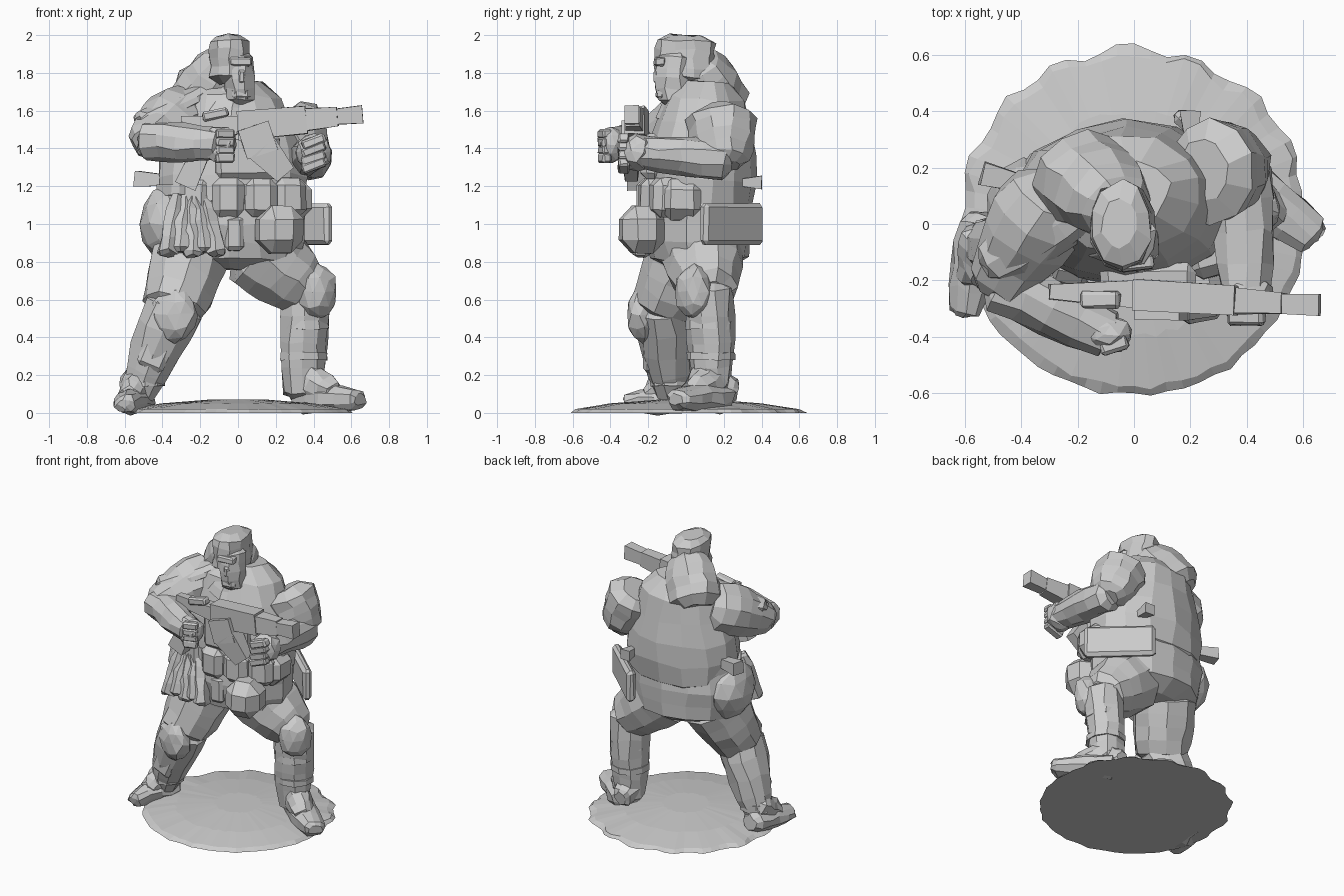
import bpy, bmesh, math, random
from mathutils import Vector, Matrix

random.seed(4)
if "Cube" in bpy.data.objects:
    bpy.data.objects.remove(bpy.data.objects["Cube"], do_unlink=True)

COLOR = (.6, .6, .6, 1)
gray = bpy.data.materials.new("unpainted gray")
gray.use_nodes = True
gray.diffuse_color = COLOR
gray.node_tree.nodes["Principled BSDF"].inputs["Base Color"].default_value = COLOR
UP, BACK = Vector((0, 0, 1)), Vector((0, 1, 0))


def finish(name, bm, jitter):
    """Roughen the vertices a little and turn the bmesh into an object."""
    for vert in bm.verts:
        vert.co += Vector([random.uniform(-jitter, jitter) for axis in range(3)])
    bmesh.ops.recalc_face_normals(bm, faces=bm.faces)
    mesh = bpy.data.meshes.new(name)
    bm.to_mesh(mesh)
    bm.free()
    mesh.materials.append(gray)
    bpy.context.collection.objects.link(bpy.data.objects.new(name, mesh))


def skin(bm, loops):
    """Join rings of vertices into a closed skin."""
    for low, high in zip(loops, loops[1:]):
        for k in range(len(low)):
            bm.faces.new((low[k - 1], low[k], high[k], high[k - 1]))
    bm.faces.new(loops[0])
    bm.faces.new(loops[-1])


def limb(name, start, end, r_start, r_end, swell=.1, depth=1, cap=.3, sides=10, steps=4, jitter=.01):
    """Tapered, swelling tube with blunt ends; depth flattens its section."""
    start, end = Vector(start), Vector(end)
    along = (end - start).normalized()
    side = (BACK if abs(along.z) > .6 else UP).cross(along).normalized()
    across = along.cross(side) * depth
    rings = []
    for i in range(steps + 1):
        t = i / steps
        radius = (r_start + (r_end - r_start) * t) * (1 + swell * math.sin(math.pi * t))
        rings.append((start.lerp(end, t), radius))
    if cap:
        rings.insert(0, (start - along * r_start * cap, r_start * .6))
        rings.append((end + along * r_end * cap, r_end * .6))
    bm = bmesh.new()
    angles = [(k + .5) * math.tau / sides for k in range(sides)]
    skin(bm, [[bm.verts.new(center + (side * math.cos(a) + across * math.sin(a)) * radius)
               for a in angles] for center, radius in rings])
    finish(name, bm, jitter)


def bar(name, start, end, r_start, r_end, depth=1):
    """Straight four-sided bar, for hard parts."""
    limb(name, start, end, r_start, r_end, swell=0, depth=depth, cap=0, sides=4, steps=1, jitter=.003)


def blob(name, center, size, turn=0):
    bm = bmesh.new()
    bmesh.ops.create_icosphere(bm, subdivisions=2, radius=1)
    place = Matrix.Translation(center) @ Matrix.Rotation(turn, 4, "Z") @ Matrix.Diagonal((*size, 1))
    bmesh.ops.transform(bm, matrix=place, verts=bm.verts)
    finish(name, bm, .008)


def box(name, center, size, turn=0, tilt=0, bevel=.02):
    bm = bmesh.new()
    bmesh.ops.create_cube(bm, size=1)
    bmesh.ops.scale(bm, vec=size, verts=bm.verts)
    bmesh.ops.bevel(bm, geom=bm.edges[:], offset=bevel, segments=1, affect="EDGES")
    place = Matrix.Translation(center) @ Matrix.Rotation(turn, 4, "Z") @ Matrix.Rotation(tilt, 4, "Y")
    bmesh.ops.transform(bm, matrix=place, verts=bm.verts)
    finish(name, bm, .003)


# Ground base: low dome, ragged around the back
bm = bmesh.new()
loops = []
for radius, height in ((.61, 0), (.58, .02), (.4, .05), (.15, .07)):
    loop = []
    for k in range(64):
        angle = k * math.tau / 64
        ragged = height < .05 and math.sin(angle) > .2
        reach = radius + random.uniform(-.01, .01) + (.025 if ragged and k % 4 < 2 else 0)
        loop.append(bm.verts.new((reach * math.cos(angle), reach * math.sin(angle), height)))
    loops.append(loop)
skin(bm, loops)
finish("ground_base", bm, 0)

# Joints of the pose
left_hip, left_knee, left_ankle = Vector((.1, .08, .86)), Vector((.36, .12, .65)), Vector((.34, .14, .1))
right_hip, right_knee, right_ankle = Vector((-.24, .02, .86)), Vector((-.34, -.12, .56)), Vector((-.53, -.07, .1))
left_shoulder, left_elbow, left_hand = Vector((.27, .19, 1.55)), Vector((.38, .2, 1.34)), Vector((.4, -.26, 1.38))
right_shoulder, right_elbow, right_hand = Vector((-.29, .1, 1.58)), Vector((-.48, -.21, 1.44)), Vector((-.1, -.39, 1.42))

# Legs and boots
limb("left_thigh", left_hip, left_knee, .22, .15)
limb("left_shin", left_knee, left_ankle, .13, .1)
limb("right_thigh", right_hip, right_knee, .21, .17, swell=.05)
limb("right_shin", right_knee, right_ankle, .16, .09, swell=.15)
limb("left_boot", (.34, .18, .08), (.63, -.04, .07), .1, .075, depth=.8)
limb("left_boot_instep", (.34, .15, .2), (.5, .03, .1), .1, .07)
limb("left_boot_heel", (.33, .17, .14), (.33, .25, .12), .09, .07, swell=0, steps=2)
limb("right_boot", (-.53, 0, .08), (-.6, -.31, .05), .1, .06, depth=.8)
limb("right_boot_instep", (-.52, -.05, .18), (-.57, -.19, .09), .09, .06)
blob("left_knee_pad", left_knee + Vector((.06, -.08, -.01)), (.11, .1, .15), turn=.5)
blob("right_knee_pad", right_knee + Vector((0, -.1, -.04)), (.13, .09, .15), turn=-.4)
for t in (.3, .6):
    spot = left_knee.lerp(left_ankle, t)
    limb("left_shin_strap", spot, spot - UP * .04, .13, .13, swell=0, cap=0, steps=1, jitter=.004)
spot = right_knee.lerp(right_ankle, .8)
limb("right_ankle_strap", spot, spot - UP * .05, .11, .11, swell=0, cap=0, steps=1, jitter=.004)
box("right_shin_plate", right_knee.lerp(right_ankle, .5) - BACK * .1, (.15, .06, .2), tilt=.4)

# Coat: flared skirt, belt, barrel chest and hunched shoulders
limb("coat_skirt", (-.05, .07, .82), (-.04, .06, 1.2), .37, .38, depth=.69, cap=.15, sides=14, jitter=.012)
limb("coat_chest", (-.03, .06, 1.1), (-.04, .11, 1.66), .39, .28, swell=.15, depth=.74, sides=14, jitter=.012)
limb("belt", (-.04, .06, 1.15), (-.04, .06, 1.21), .4, .4, swell=0, depth=.72, cap=0, sides=14, steps=1, jitter=.004)
limb("collar", (-.03, .04, 1.6), (-.02, .02, 1.7), .2, .13, swell=0, steps=2)
blob("right_hip_bulge", (-.39, .04, 1), (.13, .19, .2))
box("chest_panel", (.05, -.19, 1.36), (.34, .1, .24), bevel=.03)
box("center_flap", (-.02, -.2, .95), (.1, .06, .18))

# Pouches along the belt and on the left hip
for x in (-.22, -.05, .12, .27):
    box("belt_pouch", (x, x * x - .19, 1.14), (.17, .14, .21), turn=x, bevel=.04)
box("large_hip_pouch", (.22, -.23, .97), (.24, .24, .25), turn=.2, bevel=.07)
box("side_pouch", (.31, -.02, 1.13), (.16, .24, .22), bevel=.06)

# Cloth strips fanning out over the right hip
for i in range(5):
    top = Vector((-.32 + i * .035, -.17, 1.14))
    bottom = Vector((-.37 + i * .065, -.24, .85 + .02 * (i % 2)))
    limb("hip_cloth_strip", top, bottom, .04, .06, sides=6)

# Thin flat bag, rod and small tool behind the belt
box("hip_bag", (.32, .24, 1), (.46, .06, .22), turn=-.74, bevel=.02)
bar("belt_rod", (-.38, .14, 1.23), (-.54, .18, 1.24), .04, .06)
bar("belt_tool", (.2, .3, 1.22), (.2, .4, 1.22), .03, .05)

# Hooded head, with the cloth trailing over the right of the back
limb("hood_crown", (-.04, -.01, 1.78), (-.045, 0, 1.965), .115, .11, swell=0, depth=1.4)
limb("hood_back", (-.06, .06, 1.84), (-.2, .18, 1.63), .14, .19, swell=.1, depth=.9)
limb("face", (.01, -.07, 1.66), (0, -.06, 1.88), .075, .085, depth=1.15, sides=8)
box("nose", (.02, -.155, 1.78), (.04, .03, .07), bevel=.01)
box("brow", (.01, -.14, 1.86), (.12, .05, .05), turn=.15, bevel=.01)
box("mouth_guard", (.015, -.12, 1.69), (.1, .07, .07), turn=.15)

# Arms and shoulders
limb("left_upper_arm", left_shoulder, left_elbow, .17, .12, depth=1.1)
limb("left_forearm", left_elbow, left_hand, .11, .085)
limb("right_upper_arm", right_shoulder, right_elbow, .16, .11, swell=.25)
limb("right_forearm", right_elbow, right_hand, .105, .09, swell=.05)
limb("right_shoulder_cape", (-.18, .06, 1.7), (-.5, -.14, 1.55), .09, .08, swell=.2, depth=.6)

# Gloved hands gripping the rifle
blob("left_hand", left_hand, (.1, .09, .1))
blob("right_hand", right_hand, (.1, .07, .1))
for i in range(4):
    rise = UP * (i * .042 - .07)
    box("left_finger", left_hand + rise - BACK * .07, (.13, .06, .05), tilt=-.35, bevel=.01)
    box("right_finger", right_hand + rise + Vector((.03, -.04, 0)), (.1, .05, .05), turn=.3, bevel=.01)

# Rifle held across the chest
muzzle, breech, butt = Vector((.66, -.29, 1.58)), Vector((0, -.25, 1.52)), Vector((-.3, -.24, 1.54))
front, collar = breech.lerp(muzzle, .55), breech.lerp(muzzle, .8)
bar("rifle_body", breech, front, .08, .075, depth=1.4)
bar("rifle_foregrip", front, collar, .065, .055, depth=1.3)
bar("rifle_barrel", collar, muzzle, .05, .055, depth=1.2)
bar("rifle_stock", breech, butt, .07, .04)
bar("rifle_magazine_top", (.08, -.29, 1.52), (.13, -.29, 1.37), .12, .12, depth=.6)
bar("rifle_magazine_tip", (.13, -.29, 1.4), (.25, -.29, 1.26), .12, .08, depth=.6)
bar("rifle_grip", (-.2, -.27, 1.38), (-.28, -.27, 1.2), .07, .08, depth=.8)
box("rifle_sight", (-.12, -.27, 1.58), (.14, .06, .05), tilt=-.2, bevel=.01)
